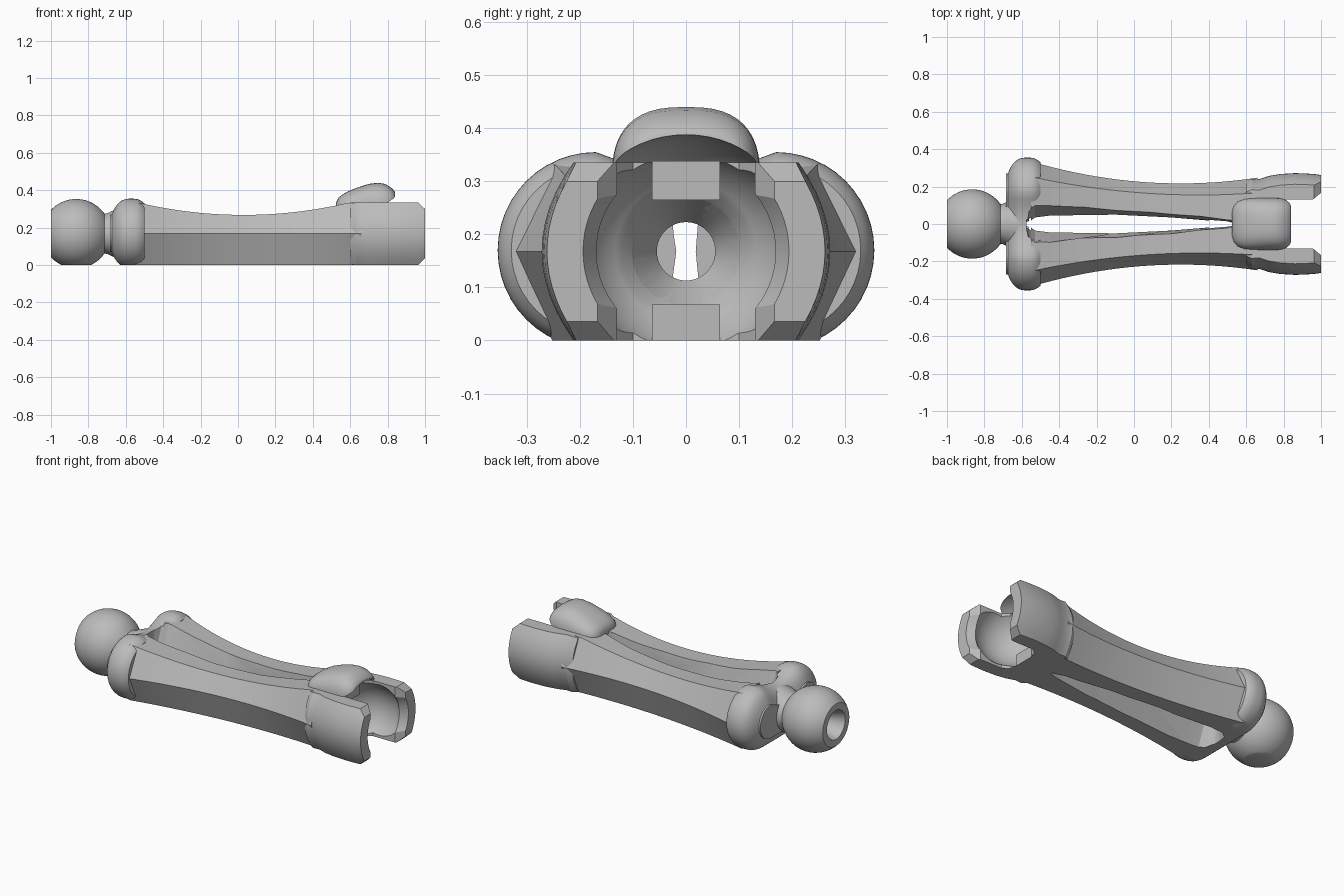
import bpy
import bmesh
from math import sin, cos, pi, sqrt, radians

if "Cube" in bpy.data.objects:
    bpy.data.objects.remove(bpy.data.objects["Cube"])

AXIS = 0.168   # height of the central bore

grey = bpy.data.materials.new("plain_grey")
grey.use_nodes = True
grey.diffuse_color = (0.5, 0.5, 0.5, 1)
grey.node_tree.nodes["Principled BSDF"].inputs["Base Color"].default_value = (0.5, 0.5, 0.5, 1)


def loft(name, rings):
    """Skin a list of equal rings and cap both ends."""
    bm = bmesh.new()
    rows = [[bm.verts.new(p) for p in ring] for ring in rings]
    n = len(rows[0])
    for a, b in zip(rows, rows[1:]):
        for i in range(n):
            j = (i + 1) % n
            bm.faces.new((a[i], a[j], b[j], b[i]))
    bm.faces.new(rows[0])
    bm.faces.new(rows[-1])
    bmesh.ops.recalc_face_normals(bm, faces=bm.faces)
    mesh = bpy.data.meshes.new(name)
    bm.to_mesh(mesh)
    bm.free()
    mesh.materials.append(grey)
    obj = bpy.data.objects.new(name, mesh)
    bpy.context.collection.objects.link(obj)
    return obj


def lathe(name, profile, sides=64):
    """Turn (x, radius) points around the bore axis."""
    return loft(name, [[(x, r * cos(2 * pi * i / sides), AXIS + r * sin(2 * pi * i / sides))
                        for i in range(sides)] for x, r in profile])


def box(name, x0, x1, half_y, z0, z1):
    return loft(name, [[(x, -half_y, z0), (x, half_y, z0), (x, half_y, z1), (x, -half_y, z1)]
                       for x in (x0, x1)])


def finish(obj, cutters=(), angle=28):
    """Subtract the cutters, then shade smooth with sharp edges kept."""
    for c in cutters:
        mod = obj.modifiers.new(c.name, "BOOLEAN")
        mod.operation, mod.solver, mod.object = "DIFFERENCE", "EXACT", c
    bpy.context.view_layer.update()
    mesh = bpy.data.meshes.new_from_object(obj.evaluated_get(bpy.context.evaluated_depsgraph_get()))
    obj.modifiers.clear()
    obj.data = mesh
    bpy.ops.object.select_all(action="DESELECT")
    obj.select_set(True)
    bpy.context.view_layer.objects.active = obj
    bpy.ops.object.shade_smooth_by_angle(angle=radians(angle))


def span(a, b, n):
    return [a + (b - a) * i / n for i in range(n + 1)]


def sphere_profile(cx, radius, x0, x1, n=24):
    return [(x, sqrt(radius ** 2 - (x - cx) ** 2)) for x in span(x0, x1, n)]


# Cutters: floor, string bore, cup, prong gap, long slot, hood underside
floor = box("floor_cutter", -2, 2, 1, -1, 0)
bore = lathe("bore_cutter", [(-1.01, 0.09), (-0.9, 0.055), (-0.45, 0.055)])
cup = lathe("cup_cutter", [(0.4, 0.055), (0.58, 0.055)]
            + sphere_profile(0.85, 0.2, 0.69, 0.957) + [(1.01, 0.2)])
gap = loft("gap_cutter", [[(x, -w, -0.2), (x, w, -0.2), (x, w, 0.6), (x, -w, 0.6)]
                          for x, w in ((0.77, 0.1), (0.81, 0.13), (0.955, 0.13), (1.01, 0.175))])
slot_rings = []
for x, inner, outer in ((-0.575, 0.005, 0.02), (-0.56, 0.01, 0.06), (-0.53, 0.035, 0.083),
                        (-0.45, 0.045, 0.09), (-0.1, 0.05, 0.078), (0.2, 0.035, 0.055),
                        (0.5, 0.01, 0.02), (0.57, 0.003, 0.005)):
    far = inner + (outer - inner) * 2
    slot_rings.append([(x, -inner, AXIS), (x, -far, AXIS + 0.25), (x, far, AXIS + 0.25),
                       (x, inner, AXIS), (x, far, AXIS - 0.25), (x, -far, AXIS - 0.25)])
slot = loft("slot_cutter", slot_rings)
hood_ball = lathe("hood_cutter", sphere_profile(0.85, 0.22, 0.6305, 1.0695, 40))
cutters = (floor, bore, cup, gap, slot, hood_ball)

# Ball joint with its flared neck
ball = lathe("ball_joint", sphere_profile(-0.865, 0.185, -1, -0.714, 32)
             + [(-0.7, 0.108), (-0.68, 0.118), (-0.65, 0.13), (-0.58, 0.14)])
finish(ball, (floor, bore))

# Elbow: wide rounded bar with a dip between its two lobes
elbow_rings = []
for i in range(19):
    t = i / 18
    x = -0.685 + 0.185 * t
    r = 0.185 * (max(0.0, 1 - abs((t - 0.62) / 0.64) ** 2.6)) ** 0.5
    r = max(r, 0.1)
    ring = []
    for side in (1, -1):
        for k in range(25):
            a = -pi / 2 + pi * k / 24
            ring.append((x, side * (0.17 + r * cos(a)), 0.17 + side * r * sin(a)))
        for y in span(0.17, -0.17, 10)[1:-1]:
            dip = 0.045 * max(0, 1 - (y / 0.16) ** 2) if side > 0 else 0
            ring.append((x, side * y, 0.17 + side * r - dip))
    elbow_rings.append(ring)
finish(loft("elbow_lobes", elbow_rings), (floor, bore, slot))

# Forearm: waisted six-sided shaft split by the slot
arm_rings = []
for x in span(-0.55, 0.66, 32):
    top = min(0.268 + 0.067 * ((x - 0.03) / 0.57) ** 2, 0.335)
    ridge = 0.217 + 0.183 * (x - 0.25) ** 2
    edge = 0.155 + 0.12 * (x - 0.35) ** 2
    arm_rings.append([(x, -edge, 0), (x, edge, 0), (x, ridge, AXIS),
                      (x, edge, top), (x, -edge, top), (x, -ridge, AXIS)])
finish(loft("forearm_shaft", arm_rings), (slot, cup), 20)

# Socket: barrel-sided block hollowed into two gripping prongs
socket_rings = []
for x, w, z0, z1 in ((0.6, 0.225, 0.004, 0.328), (0.63, 0.243, 0, 0.335), (0.67, 0.24, 0, 0.335),
                     (0.72, 0.257, 0, 0.335), (0.78, 0.267, 0, 0.335), (0.86, 0.272, 0, 0.335),
                     (0.92, 0.27, 0, 0.335), (0.962, 0.267, 0, 0.335), (1.0, 0.262, 0.036, 0.3)):
    ring = []
    for side in (1, -1):
        for z in span(z0, z1, 12)[::side]:
            ring.append((x, side * (w - 0.06 * ((z - AXIS) / AXIS) ** 2), z))
    socket_rings.append(ring)
finish(loft("socket_prongs", socket_rings), (cup, gap), 25)

# Small stops above and below inside the cup
for name, z0, z1 in (("upper_stop", 0.265, 0.338), ("lower_stop", 0.0, 0.068)):
    finish(box(name, 0.63, 0.765, 0.064, z0, z1), (bore,))

# Hood: domed pad over the socket, hollowed below
hood_rings = []
for x, w, z0, top in ((0.525, 0.07, 0.305, 0.335), (0.535, 0.1, 0.302, 0.358),
                      (0.555, 0.122, 0.3, 0.375), (0.59, 0.136, 0.3, 0.395),
                      (0.64, 0.14, 0.3, 0.415), (0.7, 0.14, 0.3, 0.434), (0.75, 0.14, 0.3, 0.44),
                      (0.785, 0.138, 0.31, 0.434), (0.815, 0.128, 0.32, 0.417),
                      (0.832, 0.115, 0.33, 0.402), (0.84, 0.1, 0.34, 0.39)):
    ring = []
    for k in range(25):
        a = pi * k / 24
        c = cos(a)
        ring.append((x, w * (abs(c) ** 0.75) * (1 if c > 0 else -1),
                     z0 + (top - z0) * abs(sin(a)) ** 0.75))
    hood_rings.append(ring)
finish(loft("hood_pad", hood_rings), (hood_ball,), 40)

for c in cutters:
    c.hide_render = True
    c.hide_viewport = True
